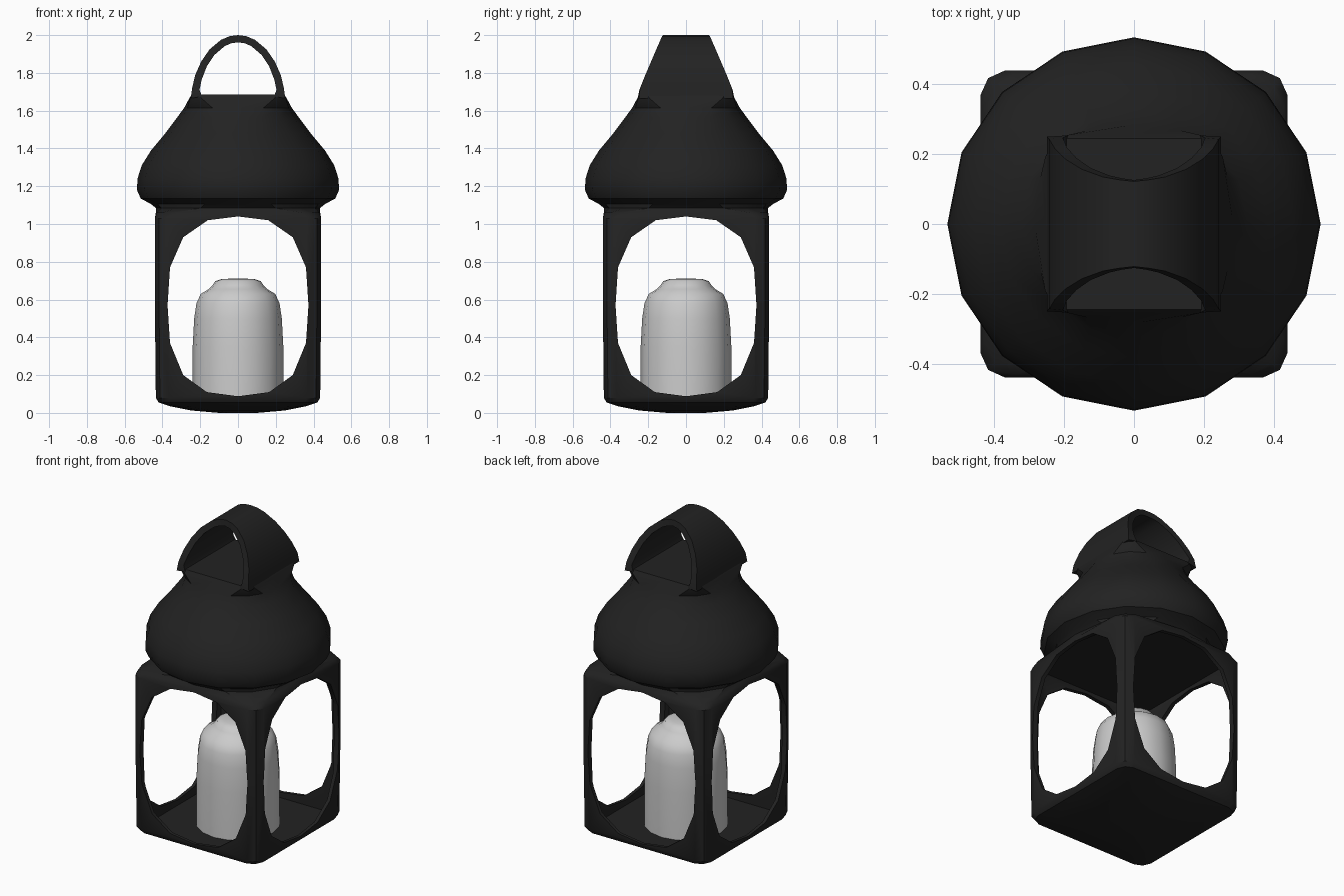
import bpy, bmesh, math

if "Cube" in bpy.data.objects:
    bpy.data.objects.remove(bpy.data.objects["Cube"])

N = 16
black = bpy.data.materials.new("black_metal")
black.diffuse_color = (0.016, 0.016, 0.016, 1)
black.use_nodes = True
black.node_tree.nodes["Principled BSDF"].inputs["Base Color"].default_value = black.diffuse_color


def make(name, verts, faces, mat=None):
    me = bpy.data.meshes.new(name)
    me.from_pydata(verts, [], faces)
    bm = bmesh.new()
    bm.from_mesh(me)
    bmesh.ops.recalc_face_normals(bm, faces=bm.faces)
    bm.to_mesh(me)
    bm.free()
    ob = bpy.data.objects.new(name, me)
    bpy.context.collection.objects.link(ob)
    if mat:
        me.materials.append(mat)
    return ob


def section(r, z, sq):
    """16-point ring, blended from circle (sq=0) to rounded square (sq=1)."""
    pts = []
    for i in range(N):
        a = 2 * math.pi * i / N
        c, s = math.cos(a), math.sin(a)
        k = 0.95 if i % 4 == 2 else 1.0
        big = max(abs(c), abs(s))
        small = min(abs(c), abs(s)) / big
        small = 0.84 if i % 2 else small
        m = [k * math.copysign(1 if abs(v) >= big - 1e-6 else small, v)
             if abs(v) > 1e-6 else 0 for v in (c, s)]
        pts.append((r * (c + (m[0] - c) * sq), r * (s + (m[1] - s) * sq), z))
    return pts


def loft(name, rings, mat=None):
    verts = [p for ring in rings for p in section(*ring)]
    faces = [(k * N + i, k * N + (i + 1) % N, (k + 1) * N + (i + 1) % N, (k + 1) * N + i)
             for k in range(len(rings) - 1) for i in range(N)]
    faces += [tuple(range(N))[::-1], tuple(range((len(rings) - 1) * N, len(rings) * N))]
    return make(name, verts, faces, mat)


def smooth(ob, deg):
    bpy.ops.object.select_all(action='DESELECT')
    ob.select_set(True)
    bpy.context.view_layer.objects.active = ob
    bpy.ops.object.shade_smooth_by_angle(angle=math.radians(deg))


# Lantern body: domed base, square frame, round bell roof, square neck
body = loft("lantern_body", [
    (0.10, 0.0, 0), (0.25, 0.013, 0.4), (0.36, 0.035, 0.8), (0.42, 0.055, 1),
    (0.435, 0.08, 1), (0.44, 0.56, 1), (0.44, 1.03, 1), (0.435, 1.06, 0.85),
    (0.435, 1.085, 0.15), (0.46, 1.105, 0), (0.515, 1.135, 0), (0.535, 1.18, 0),
    (0.532, 1.24, 0), (0.51, 1.31, 0), (0.46, 1.39, 0), (0.385, 1.48, 0),
    (0.325, 1.56, 0), (0.285, 1.615, 0.2), (0.258, 1.665, 0.8), (0.245, 1.685, 1)], black)

# Hollow interior
cavity = loft("cavity_cutter", [(0.415, 0.055, 1), (0.415, 1.06, 1)])

# Window openings through both axes
half = [(0, 1.04), (0.16, 1.02), (0.29, 0.93), (0.36, 0.77), (0.373, 0.57),
        (0.36, 0.37), (0.29, 0.2), (0.165, 0.11), (0, 0.088)]
loop = half + [(-x, z) for x, z in half[-2:0:-1]]
cutters = [cavity]
for axis in "xy":
    vs = [((x, d, z) if axis == "y" else (d, x, z)) for d in (-0.7, 0.7) for x, z in loop]
    n = len(loop)
    fs = [(i, (i + 1) % n, n + (i + 1) % n, n + i) for i in range(n)]
    fs += [tuple(range(n)), tuple(range(n, 2 * n))]
    cutters.append(make("window_cutter_" + axis, vs, fs))

bpy.context.view_layer.objects.active = body
for c in cutters:
    mod = body.modifiers.new("cut", 'BOOLEAN')
    mod.operation, mod.solver, mod.object = 'DIFFERENCE', 'EXACT', c
    bpy.ops.object.modifier_apply(modifier=mod.name)
for c in cutters:
    bpy.data.objects.remove(c)
smooth(body, 35)

# Carrying loop: wide strap that narrows toward the top
# outer x, outer z, inner x, inner z, half depth
arch = [(0.25, 1.665, 0.19, 1.675, 0.25), (0.243, 1.72, 0.204, 1.71, 0.243),
        (0.226, 1.79, 0.192, 1.765, 0.215), (0.195, 1.86, 0.165, 1.835, 0.185),
        (0.15, 1.925, 0.125, 1.895, 0.157), (0.09, 1.975, 0.07, 1.942, 0.135),
        (0.045, 1.994, 0.035, 1.957, 0.127), (0, 2.0, 0, 1.962, 0.122)]
path = arch + [(-a, b, -c, d, e) for a, b, c, d, e in arch[-2::-1]]
verts, faces = [], []
for ox, oz, ix, iz, d in path:
    verts += [(ox, -d, oz), (ox, d, oz), (ix, d + 0.004, iz), (ix, -d - 0.004, iz)]
for k in range(len(path) - 1):
    faces += [(4 * k + j, 4 * k + (j + 1) % 4, 4 * k + 4 + (j + 1) % 4, 4 * k + 4 + j)
              for j in range(4)]
e = 4 * (len(path) - 1)
faces += [(0, 1, 2, 3), (e, e + 1, e + 2, e + 3)]
smooth(make("carrying_loop", verts, faces, black), 35)

# Candle
candle = loft("candle", [
    (0.24, 0.05, 0), (0.24, 0.35, 0), (0.232, 0.5, 0), (0.22, 0.58, 0), (0.197, 0.63, 0),
    (0.155, 0.655, 0), (0.135, 0.675, 0), (0.12, 0.698, 0), (0.085, 0.709, 0), (0.03, 0.711, 0)])
smooth(candle, 50)
